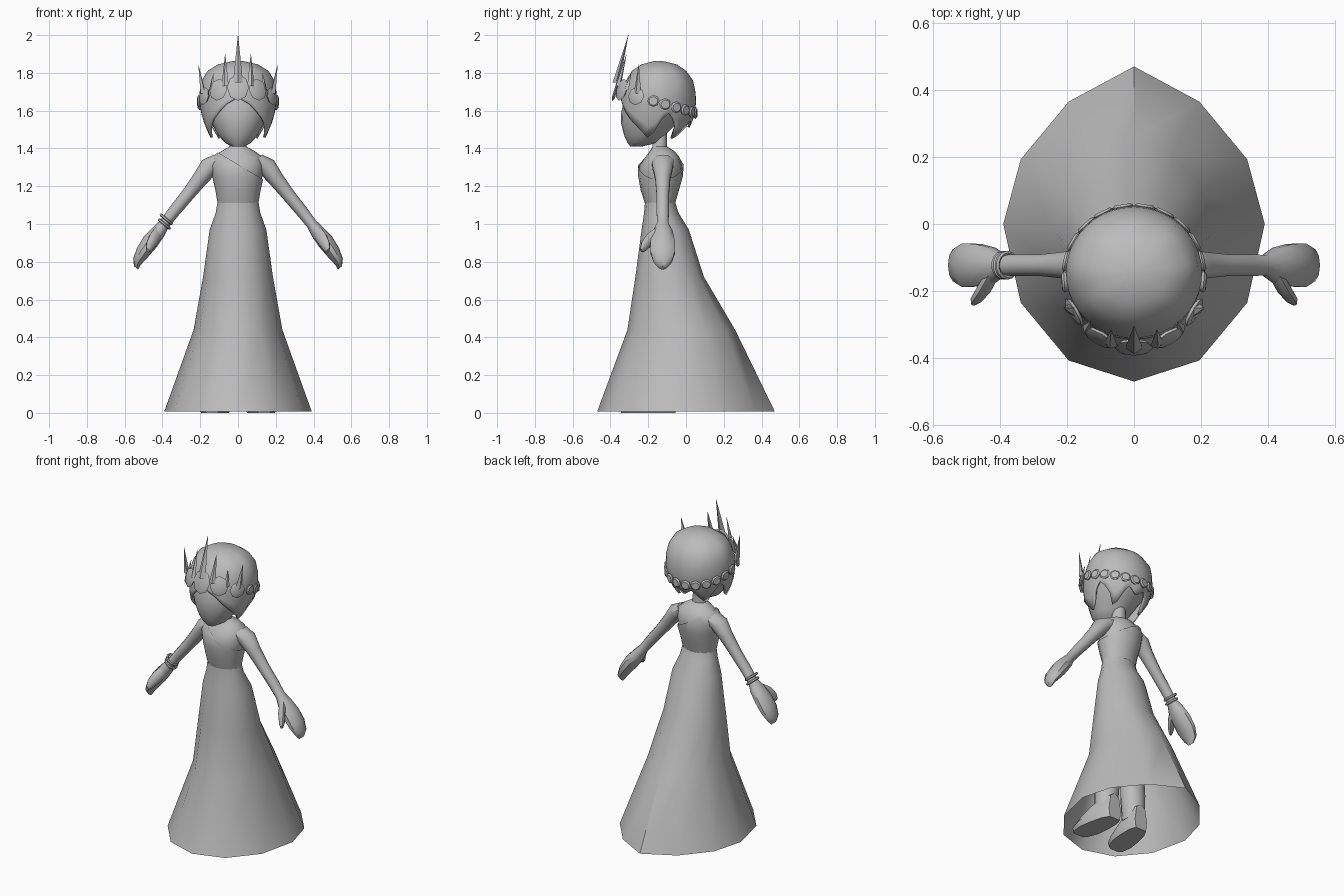
import bpy, bmesh, math
from mathutils import Vector as V

if "Cube" in bpy.data.objects:
    bpy.data.objects.remove(bpy.data.objects["Cube"])

grey = bpy.data.materials.new("plain_grey")
grey.diffuse_color = (0.5, 0.5, 0.5, 1)
grey.use_nodes = True
grey.node_tree.nodes["Principled BSDF"].inputs["Base Color"].default_value = grey.diffuse_color


def finish(name, bm):
    bmesh.ops.recalc_face_normals(bm, faces=bm.faces)
    me = bpy.data.meshes.new(name)
    bm.to_mesh(me)
    bm.free()
    ob = bpy.data.objects.new(name, me)
    me.materials.append(grey)
    bpy.context.collection.objects.link(ob)
    return ob


def loft_bm(rings, caps=(True, True)):
    """Skin a list of closed rings of points."""
    bm = bmesh.new()
    vs = [[bm.verts.new(p) for p in r] for r in rings]
    n = len(vs[0])
    for a, b in zip(vs, vs[1:]):
        for i in range(n):
            j = (i + 1) % n
            bm.faces.new((a[i], a[j], b[j], b[i]))
    for use, r in zip(caps, (vs[0], vs[-1])):
        if use:
            bm.faces.new(r)
    return bm


def oval(c, u, v, n):
    c, u, v = V(c), V(u), V(v)
    return [c + u * math.sin(2 * math.pi * i / n) - v * math.cos(2 * math.pi * i / n)
            for i in range(n)]


def level(z, rx, yf, yb, n=12, grow=0):
    """Horizontal ring given by half width, front and back."""
    return oval((0, (yf + yb) / 2, z), (rx + grow, 0, 0), (0, (yb - yf) / 2 + grow, 0), n)


def lerp(table, x):
    """Interpolate rows keyed by their first value."""
    for a, b in zip(table, table[1:]):
        if x <= b[0]:
            t = max(0, (x - a[0]) / (b[0] - a[0]))
            return [p + (q - p) * t for p, q in zip(a[1:], b[1:])]
    return list(table[-1][1:])


# Gown skirt, open at the hem, with a pointed train at the back
skirt = [(.008, .39, -.47, .47), (.44, .235, -.31, .26), (.72, .185, -.268, .095),
         (.97, .15, -.235, .015), (1.06, .118, -.222, -.04), (1.13, .106, -.216, -.062)]
rings = []
for row in skirt:
    ring = level(*row)
    mid, half = (row[2] + row[3]) / 2, (row[3] - row[2]) / 2
    for p in ring:
        c = (p.y - mid) / half
        if c > 0:
            p.y -= .2 * half * max(0, row[3]) * c * math.sqrt(max(0, 1 - c * c)) * 2.2
    rings.append(ring)
finish("skirt", loft_bm(rings, (False, False)))

# Torso and neck
torso = [(1.11, .1, -.21, -.065), (1.18, .112, -.232, -.045), (1.25, .128, -.245, -.025),
         (1.31, .138, -.245, -.02), (1.355, .13, -.215, -.035), (1.385, .09, -.192, -.06),
         (1.41, .045, -.178, -.1), (1.5, .036, -.175, -.1)]
finish("torso", loft_bm([level(*r, n=16) for r in torso]))

# One-shoulder bodice, cut along a slanted neckline
bm = loft_bm([level(*r, n=16, grow=.008) for r in torso[:6]], (False, False))
bmesh.ops.bisect_plane(bm, geom=bm.verts[:] + bm.edges[:] + bm.faces[:],
                       plane_co=(0, 0, 1.315), plane_no=(.6, 0, 1), clear_outer=True)
finish("bodice", bm)

# Arms, hands and thumbs: distance out, height, width in y, thickness
arm = [(.09, 1.335, .06, .05), (.15, 1.305, .058, .052), (.2, 1.24, .042, .042),
       (.27, 1.15, .034, .035), (.34, 1.065, .034, .032), (.39, 1.0, .032, .029),
       (.42, .96, .054, .038), (.465, .905, .067, .044), (.505, .85, .068, .038),
       (.535, .8, .05, .026), (.54, .768, .02, .014)]
thumb = [((.42, -.145, .955), .028), ((.445, -.19, .92), .03),
         ((.468, -.222, .882), .024), ((.478, -.237, .86), .011)]
for s, side in ((-1, "left"), (1, "right")):
    finish(side + "_arm", loft_bm([
        oval((s * x, -.123, z), (0, w, 0), (s * .77 * t, 0, .64 * t), 10)
        for x, z, w, t in arm]))
    finish(side + "_thumb", loft_bm([
        oval((s * p[0], p[1], p[2]), (s * .8 * r, 0, .6 * r), (0, .6 * r, -.8 * r), 8)
        for p, r in thumb]))

# Pair of bangles on one wrist
for k, (x, z) in enumerate(((-.38, 1.025), (-.39, 1.0))):
    axis = V((-.64, 0, -.77))
    u, v = V((0, 1, 0)), V((-.77, 0, .64))
    rings = []
    for i in range(15):
        a = 2 * math.pi * i / 14
        d = u * math.cos(a) + v * math.sin(a)
        rings.append(oval(V((x, -.123, z)) + d * .037, d * .007, axis * .008, 6))
    finish("bangle_%d" % (k + 1), loft_bm(rings, (False, False)))

# Shoes and broad legs beneath the gown
shoe = [(-.345, .035, .02), (-.325, .062, .05), (-.26, .082, .085), (-.18, .08, .13),
        (-.1, .068, .17), (-.055, .045, .17)]
leg = [(.08, .068, -.2, -.06), (.25, .078, -.2, -.055), (.5, .072, -.195, -.06),
       (.8, .055, -.18, -.08)]
for s, side in ((-1, "left"), (1, "right")):
    rings = []
    for y, w, h in shoe:
        c = s * (.1 + .13 * (-.06 - y))
        rings.append([(c + w * a, y, h * b) for a, b in
                      ((-.85, 0), (.85, 0), (1, .35), (.7, .85), (0, 1), (-.7, .85), (-1, .35))])
    finish(side + "_shoe", loft_bm(rings))
    finish(side + "_leg", loft_bm([[V((s * (.108 - .04 * r[0]), 0, 0)) + p
                                    for p in level(*r, n=10)] for r in leg]))

# Head tapering to a narrow chin and to the neck
head = [(1.41, .03, -.295, -.235), (1.43, .07, -.31, -.15), (1.47, .105, -.328, -.11),
        (1.53, .138, -.343, -.05), (1.59, .17, -.343, .005), (1.65, .185, -.33, .03),
        (1.74, .17, -.3, .01), (1.8, .1, -.25, -.06)]
finish("head", loft_bm([level(*r, n=20) for r in head]))

# Hair cap whose lower rim hangs in pointed locks
hair = [(1.43, .135, -.33, -.05), (1.5, .165, -.348, .015), (1.56, .19, -.352, .04),
        (1.63, .203, -.348, .055), (1.7, .203, -.34, .05), (1.76, .19, -.315, .035),
        (1.81, .16, -.285, 0), (1.845, .105, -.235, -.05), (1.862, .03, -.17, -.12)]
rim = [(0, 1.67), (18, 1.635), (36, 1.58), (54, 1.53), (72, 1.48), (85, 1.445),
       (100, 1.56), (110, 1.59), (126, 1.51), (138, 1.43), (150, 1.5), (162, 1.55), (180, 1.51)]
N = 40
rings = []
for k in range(9):
    ring = []
    for i in range(N):
        a = 360 * i / N
        low = lerp(rim, min(a, 360 - a))[0]
        z = low + (1.7 - low) * k / 4 if k < 5 else hair[k][0]
        rx, yf, yb = lerp(hair, z)
        # gentle strand waves over the crown of the head
        w = 1 + .012 * math.cos(math.radians(a * 8)) * (k > 4)
        ring.append((rx * w * math.sin(math.radians(a)),
                     (yf + yb) / 2 - w * (yb - yf) / 2 * math.cos(math.radians(a)), z))
    rings.append(ring)
ob = finish("hair", loft_bm(rings, (False, True)))
mod = ob.modifiers.new("thickness", 'SOLIDIFY')
mod.thickness = .012
mod.offset = -1


# Crown: tilted band of medallions, beads and spikes
def crown_frame(deg):
    a = math.radians(deg)
    out = V((math.sin(a), -math.cos(a), 0))
    side = V((math.cos(a), math.sin(a), 0))
    pos = V((.209 * out.x, -.158 + .212 * out.y, 1.647 + .06 * math.cos(a)))
    return pos, out, side


def medallion(name, deg, w, h, lift=0):
    pos, out, side = crown_frame(deg)
    up = V((0, 0, 1)) - out * .3 * max(0, math.cos(math.radians(deg)))
    pos.z += lift
    finish(name, loft_bm([oval(pos + out * d, side * w * f, up * h * f, 8)
                          for d, f in ((-.01, .85), (0, 1), (.007, .75))]))


def spike(name, deg, base, tip, w):
    pos, out, side = crown_frame(deg)
    pos.z = base
    tip = V(tip)
    finish(name, loft_bm([oval(pos + (tip - pos) * t, side * w * f, out * w * .7 * f, 4)
                          for t, f in ((0, 1), (.4, .62), (1, .03))]))


medallion("front_medallion", 0, .058, .07, .015)
spike("front_spike", 0, 1.75, (0, -.305, 2.0), .026)
for s, side in ((-1, "left"), (1, "right")):
    medallion(side + "_inner_medallion", 30 * s, .054, .058, .012)
    medallion(side + "_outer_medallion", 60 * s, .048, .048)
    spike(side + "_inner_spike", 19 * s, 1.73, (.068 * s, -.315, 1.9), .02)
    spike(side + "_middle_spike", 42 * s, 1.71, (.13 * s, -.29, 1.8), .018)
    spike(side + "_outer_spike", 62 * s, 1.69, (.21 * s, -.25, 1.845), .022)
    for k, d in enumerate((86, 103, 120, 137, 154, 171)):
        medallion("%s_bead_%d" % (side, k + 1), d * s, .032, .031)

# Smooth shading with crisp edges kept
for ob in bpy.context.scene.objects:
    ob.select_set(True)
bpy.context.view_layer.objects.active = ob
bpy.ops.object.shade_smooth_by_angle(angle=math.radians(42))
